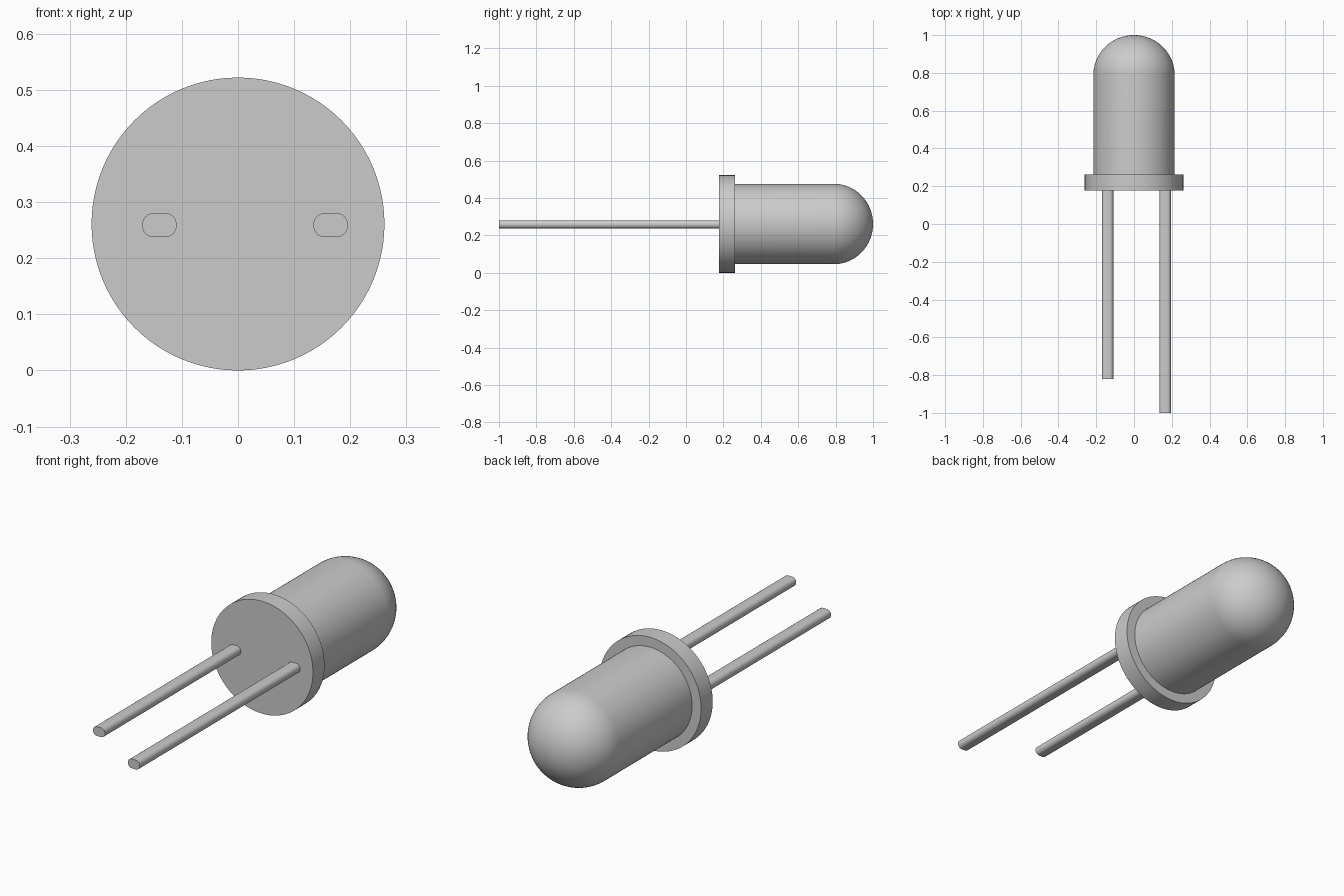
import bpy, bmesh, math
from mathutils import Matrix, Vector

cube = bpy.data.objects.get("Cube")
if cube:
    bpy.data.objects.remove(cube, do_unlink=True)

AXIS_Z = 0.261

grey = bpy.data.materials.new("plain grey")
grey.use_nodes = True
grey.diffuse_color = (0.6, 0.6, 0.6, 1)
grey.node_tree.nodes["Principled BSDF"].inputs["Base Color"].default_value = grey.diffuse_color


def finish(name, bm):
    bmesh.ops.remove_doubles(bm, verts=bm.verts, dist=1e-5)
    bmesh.ops.recalc_face_normals(bm, faces=bm.faces)
    mesh = bpy.data.meshes.new(name)
    bm.to_mesh(mesh)
    bm.free()
    mesh.materials.append(grey)
    obj = bpy.data.objects.new(name, mesh)
    bpy.context.collection.objects.link(obj)
    bpy.ops.object.select_all(action='DESELECT')
    obj.select_set(True)
    bpy.context.view_layer.objects.active = obj
    bpy.ops.object.shade_smooth_by_angle(angle=math.radians(30))
    return obj


def lathe(name, profile, steps=96):
    """Spin (radius, y) points around the lengthwise axis."""
    bm = bmesh.new()
    verts = [bm.verts.new((r, y, AXIS_Z)) for r, y in profile]
    edges = [bm.edges.new(pair) for pair in zip(verts, verts[1:])]
    bmesh.ops.spin(bm, geom=verts + edges, cent=(0, 0, AXIS_Z), axis=(0, 1, 0),
                   angle=math.tau, steps=steps, use_merge=True)
    return finish(name, bm)


def lead(name, x, y_end, y_start=0.18, width=0.061, height=0.043, radius=0.02):
    """Rounded rectangular wire running along y."""
    bm = bmesh.new()
    ring = []
    for corner, (sx, sz) in enumerate([(1, 1), (-1, 1), (-1, -1), (1, -1)]):
        for k in range(7):
            a = math.pi / 2 * (corner + k / 6)
            ring.append(bm.verts.new((
                x + sx * (width / 2 - radius) + radius * math.cos(a), y_end,
                AXIS_Z - 0.002 + sz * (height / 2 - radius) + radius * math.sin(a))))
    face = bm.faces.new(ring)
    out = bmesh.ops.extrude_face_region(bm, geom=[face], use_keep_orig=True)
    moved = [v for v in out["geom"] if isinstance(v, bmesh.types.BMVert)]
    bmesh.ops.translate(bm, verts=moved, vec=(0, y_start - y_end, 0))
    return finish(name, bm)


# Domed lens: straight barrel with a round nose
R, SHOULDER, TIP = 0.215, 0.79, 1.0
dome = [(R * math.cos(math.pi / 2 * i / 20),
         SHOULDER + (TIP - SHOULDER) * math.sin(math.pi / 2 * i / 20)) for i in range(20)]
lathe("lens_body", [(0, 0.262), (R, 0.262)] + dome + [(0, TIP)])

# Rim at the base of the lens
lathe("base_flange", [(0, 0.177), (0.261, 0.177), (0.261, 0.262), (0, 0.262)])

# Two wire leads, the left one longer
lead("left_lead", 0.165, -1.0)
lead("right_lead", -0.14, -0.82)
